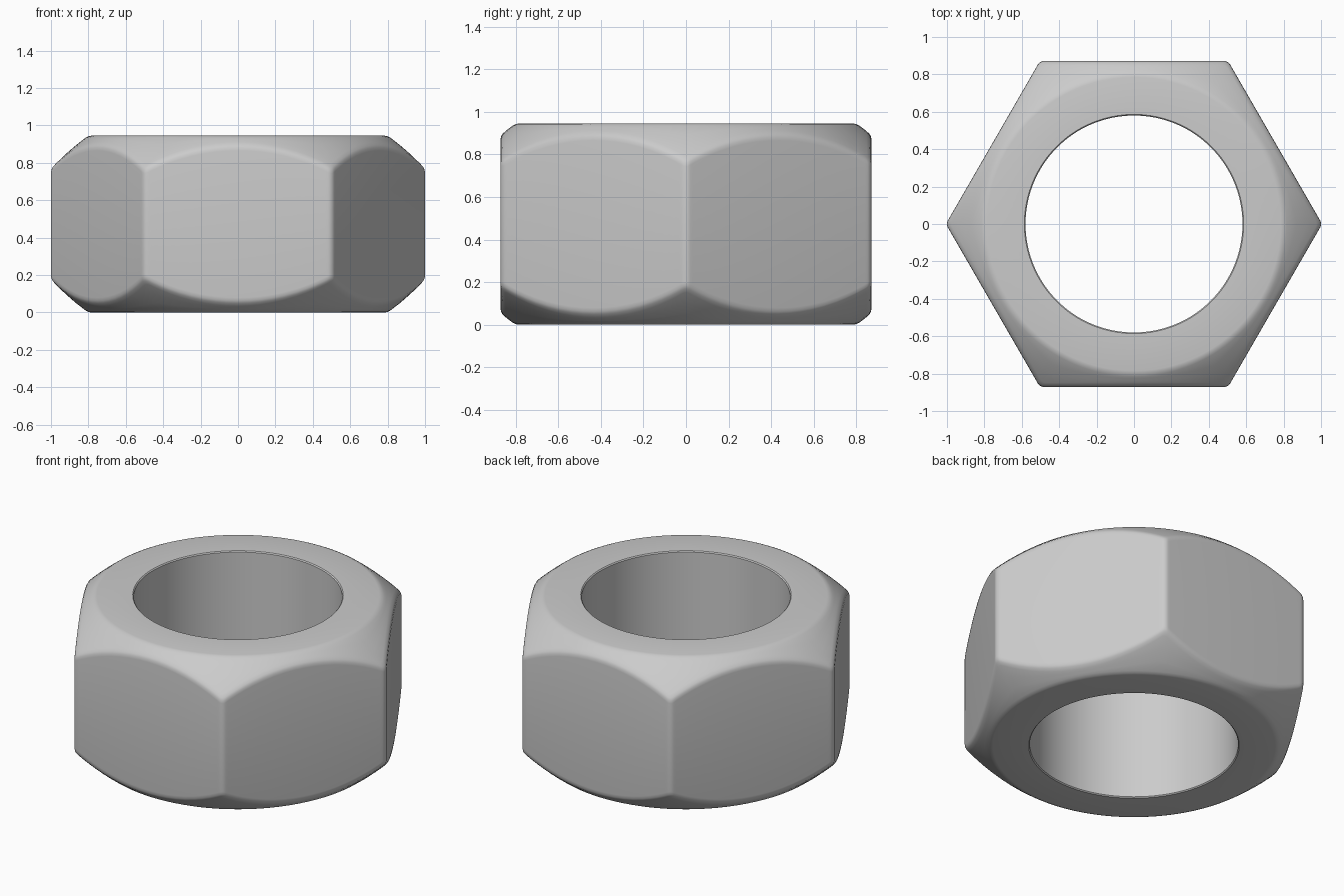
import bpy, bmesh, math

if "Cube" in bpy.data.objects:
    bpy.data.objects.remove(bpy.data.objects["Cube"])

H = 0.945                    # nut height
BORE = 0.58                  # hole radius
FILLET = 0.04                # rounding of the six upright edges
APOTHEM = math.cos(math.pi / 6) * (1 + FILLET * (1 / math.cos(math.pi / 6) - 1))


def hex_radius(a):
    """Radius of the rounded hexagon, a = angle from the nearest corner."""
    centre = (APOTHEM - FILLET) / math.cos(math.pi / 6)
    flat = APOTHEM / math.cos(math.pi / 6 - abs(a))
    arc = centre * math.cos(a) + math.sqrt(max(0, FILLET**2 - (centre * math.sin(a))**2))
    tangent = math.atan2(FILLET * 0.5, centre + FILLET * math.cos(math.pi / 6))
    return arc if abs(a) < tangent else flat


def drop(r):
    """Depth of the slightly domed chamfer below the end face."""
    return 0.7 * (r - 0.8) + 0.9 * (r - 0.8)**2


def section(R):
    """Closed half section of the ring, where R is the outer radius."""
    half = [(BORE, 0.006), (BORE + 0.006, 0), (0.785, 0), (0.8, 0.003), (0.815, drop(0.815))]
    r1 = R - 0.025
    half += [(0.815 + (r1 - 0.815) * t, drop(0.815 + (r1 - 0.815) * t)) for t in (0.33, 0.67, 1)]
    half += [(R - 0.009, drop(R - 0.009) + 0.002), (R - 0.002, drop(R) + 0.008), (R, drop(R) + 0.025)]
    return half + [(r, H - z) for r, z in reversed(half)]


# angles packed closely around each corner
steps = [-30, -26, -22, -18, -14, -10, -7, -4.5, -2.5, -1.8, -1.14, -0.75, -0.38]
steps += [0] + [-s for s in reversed(steps[1:])]

bm = bmesh.new()
columns = []
for corner in range(6):
    for s in steps:
        a = math.radians(60 * corner + s)
        pts = section(hex_radius(math.radians(s)))
        columns.append([bm.verts.new((r * math.cos(a), r * math.sin(a), z)) for r, z in pts])
for i, c in enumerate(columns):
    d = columns[(i + 1) % len(columns)]
    for j in range(len(c)):
        k = (j + 1) % len(c)
        bm.faces.new((c[j], d[j], d[k], c[k]))
bmesh.ops.recalc_face_normals(bm, faces=bm.faces)

# hexagon nut body
mesh = bpy.data.meshes.new("hex_nut")
bm.to_mesh(mesh)
bm.free()
nut = bpy.data.objects.new("hex_nut", mesh)
bpy.context.collection.objects.link(nut)
bpy.context.view_layer.objects.active = nut
nut.select_set(True)
bpy.ops.object.shade_smooth_by_angle(angle=math.radians(35))
